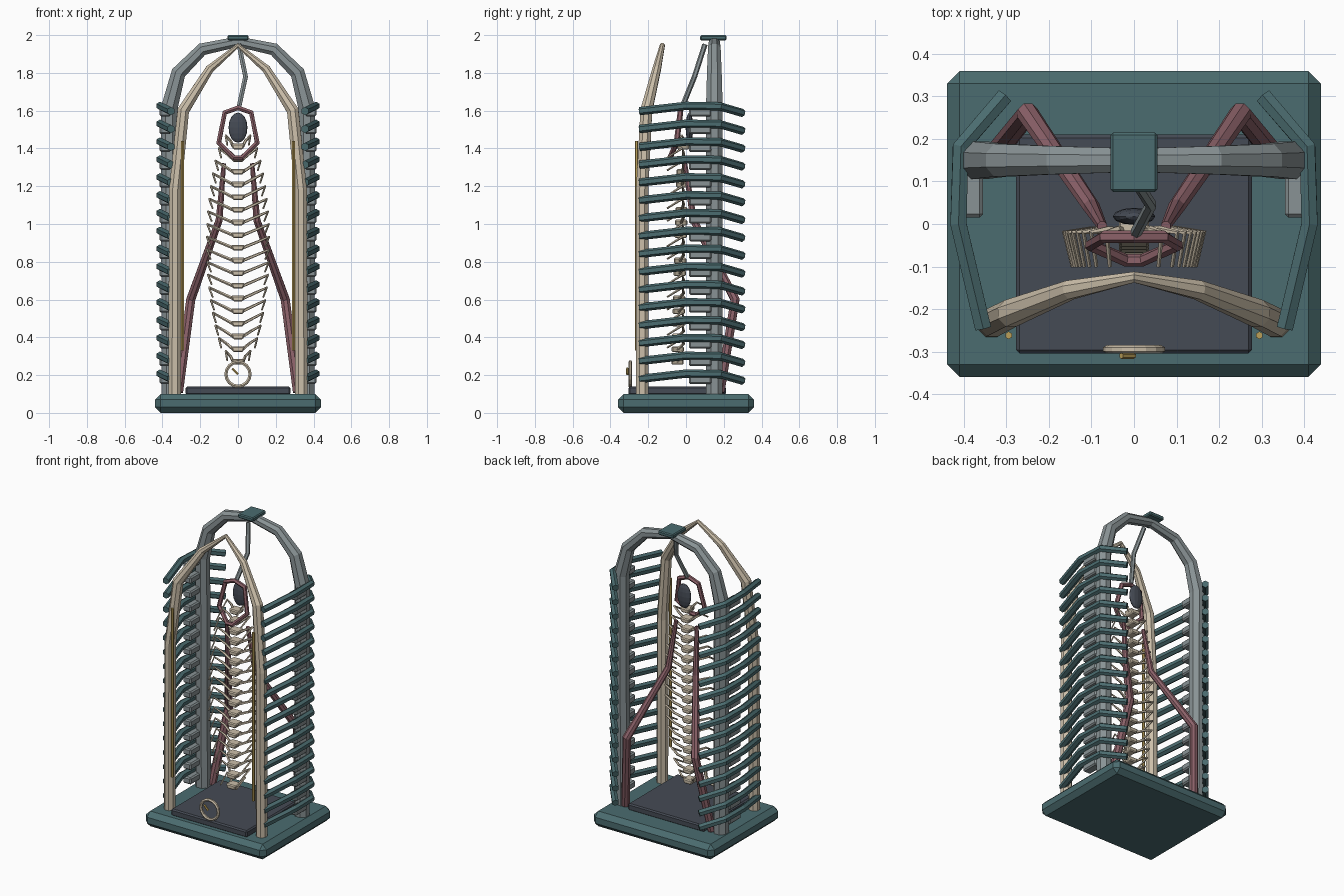
import bpy, bmesh, math
from mathutils import Vector, Matrix

if "Cube" in bpy.data.objects:
    bpy.data.objects.remove(bpy.data.objects["Cube"])

# Materials
def mat(name, c):
    m = bpy.data.materials.new(name)
    m.diffuse_color = (*c, 1)
    m.use_nodes = True
    m.node_tree.nodes["Principled BSDF"].inputs["Base Color"].default_value = m.diffuse_color
    return m

TEAL = mat("teal", (0.07, 0.15, 0.16))
STONE = mat("grey_stone", (0.25, 0.29, 0.30))
BONE = mat("bone", (0.60, 0.52, 0.40))
DARK = mat("dark_slate", (0.06, 0.07, 0.09))
PINK = mat("dusty_pink", (0.26, 0.12, 0.14))
GOLD = mat("gold", (0.50, 0.35, 0.10))


def finish(name, bm, material):
    bmesh.ops.recalc_face_normals(bm, faces=bm.faces[:])
    me = bpy.data.meshes.new(name)
    bm.to_mesh(me)
    bm.free()
    me.materials.append(material)
    ob = bpy.data.objects.new(name, me)
    bpy.context.collection.objects.link(ob)
    return ob


def add_box(bm, c, s, bevel=0.0, taper=1.0):
    """Chamfered box; taper scales the width of the underside."""
    vs = bmesh.ops.create_cube(bm, size=1)["verts"]
    for v in vs:
        k = taper if v.co.z < 0 else 1
        v.co = Vector((c[0] + v.co.x * s[0] * k, c[1] + v.co.y * s[1], c[2] + v.co.z * s[2]))
    if bevel:
        es = list({e for v in vs for e in v.link_edges})
        bmesh.ops.bevel(bm, geom=es, offset=bevel, segments=1, affect='EDGES', profile=0.5)


def box(name, c, s, material, bevel=0.0):
    bm = bmesh.new()
    add_box(bm, c, s, bevel)
    return finish(name, bm, material)


def add_tube(bm, pts, radii, sides=8, ref=(0, 1, 0), closed=False):
    """Faceted tube along a path with one radius per point."""
    pts = [Vector(p) for p in pts]
    n = len(pts)
    if not isinstance(radii, (list, tuple)):
        radii = [radii] * n
    rings = []
    for i, p in enumerate(pts):
        a = pts[(i - 1) % n] if closed or i else p
        b = pts[(i + 1) % n] if closed or i < n - 1 else p
        d1, d2 = (p - a), (b - p)
        t = (d1.normalized() + d2.normalized()).normalized()
        u = t.cross(Vector(ref)).normalized()
        w = u.cross(t)
        ang = [2 * math.pi * (k + 0.5) / sides for k in range(sides)]
        rings.append([bm.verts.new(p + radii[i] * (math.cos(q) * u + math.sin(q) * w)) for q in ang])
    for i in range(n if closed else n - 1):
        r, s = rings[i], rings[(i + 1) % n]
        for k in range(sides):
            j = (k + 1) % sides
            bm.faces.new((r[k], r[j], s[j], s[k]))
    if not closed:
        bm.faces.new(rings[0])
        bm.faces.new(rings[-1])


def tube(name, pts, radii, material, **kw):
    bm = bmesh.new()
    add_tube(bm, pts, radii, **kw)
    return finish(name, bm, material)


def flip(pts, s):
    return [(x * s, y, z) for x, y, z in pts]


def mirrored(pts):
    """Half path ending on the centre line -> full symmetric path."""
    return pts + flip(pts[-2::-1], -1)


# Base, floor slab and keystone
box("base_plinth", (0, 0, 0.05), (0.88, 0.72, 0.10), TEAL, 0.03)
box("floor_slab", (0, -0.047, 0.117), (0.555, 0.515, 0.045), DARK, 0.008)
box("keystone_cap", (0, 0.145, 1.986), (0.11, 0.14, 0.027), TEAL, 0.006)

# Back arch and front arch
r = [0.048, 0.048, 0.042, 0.036, 0.03]
tube("back_arch", mirrored([(0.36, 0.15, 0.09), (0.365, 0.15, 1.61), (0.315, 0.15, 1.80),
     (0.19, 0.15, 1.925), (0, 0.15, 1.965)]), r + r[-2::-1], STONE)
r = [0.036, 0.035, 0.034, 0.024, 0.014]
tube("front_arch", mirrored([(0.335, -0.232, 0.09), (0.333, -0.232, 1.18), (0.29, -0.21, 1.60),
     (0.15, -0.155, 1.82), (0, -0.125, 1.945)]), r + r[-2::-1], BONE)

# Side louvres with their brackets
for side, label in ((-1, "left"), (1, "right")):
    slats, brackets = bmesh.new(), bmesh.new()
    for i in range(16):
        z = 0.18 + 0.0945 * i
        add_tube(slats, flip([(0.355, -0.245, z), (0.413, 0.0, z + 0.028),
                 (0.408, 0.18, z + 0.025), (0.305, 0.30, z - 0.01)], side),
                 0.022, sides=6, ref=(0, 0, 1))
        add_box(brackets, (0.385 * side, 0.075, z - 0.005), (0.06, 0.12, 0.045), 0.008)
    finish(label + "_louvre_slats", slats, TEAL)
    finish(label + "_louvre_brackets", brackets, STONE)

# Spine blocks and ribs
spine, ribs = bmesh.new(), bmesh.new()
N = 18
for i in range(N):
    t = i / (N - 1)
    z = 0.27 + 1.14 * t
    y = -0.045 + 0.03 * t
    add_box(spine, (0, y, z), (0.075, 0.065, 0.03), 0.006, 0.7)
    w = 0.065 + 0.10 * max(0, math.sin(math.pi * t)) ** 0.6
    for s in (-1, 1):
        add_tube(ribs, flip([(0.025, y, z), (0.6 * w, -0.012, z + 0.03), (w, -0.02, z + 0.058),
                 (0.88 * w, -0.10, z + 0.008)], s), [0.009, 0.008, 0.007, 0.005],
                 sides=5, ref=(0, 0, 1))
finish("spine_blocks", spine, BONE)
finish("rib_rods", ribs, BONE)

# Dark egg at the top of the spine
bm = bmesh.new()
bmesh.ops.create_uvsphere(bm, u_segments=12, v_segments=8, radius=1,
    matrix=Matrix.Translation((0, 0.018, 1.51)) @ Matrix.Diagonal((0.05, 0.02, 0.08, 1)))
finish("dark_egg", bm, DARK)

# Pink collar around the egg, and pink braces sweeping down to the back
half = [(0, -0.03, 1.615), (0.07, -0.03, 1.59), (0.102, -0.05, 1.43), (0.02, -0.085, 1.35)]
tube("pink_collar", half + flip(half[:0:-1], -1), 0.015, PINK, sides=6, closed=True)
for side, label in ((-1, "left"), (1, "right")):
    tube(label + "_brace", flip([(0.075, -0.005, 1.32), (0.10, 0.04, 1.02),
         (0.25, 0.26, 0.60), (0.315, 0.18, 0.11)], side), [0.012, 0.02, 0.026, 0.026], PINK)
    # Thin gold rod beside each front post
    tube(label + "_gold_rod", [(0.295 * side, -0.262, 0.33), (0.295 * side, -0.262, 1.44)],
         0.009, GOLD, sides=6)

# Bent hanger from the crown to the collar
tube("bent_hanger", [(0.005, 0.10, 1.95), (0.04, 0.045, 1.78), (0.005, -0.02, 1.62)],
     0.014, STONE, sides=6)

# Upright ring at the front with a small gold latch
ring = [(0.064 * math.cos(a), -0.295, 0.205 + 0.064 * math.sin(a))
        for a in (2 * math.pi * k / 16 for k in range(16))]
tube("front_ring", ring, 0.01, BONE, sides=6, closed=True)
tube("ring_latch", [(-0.03, -0.31, 0.235), (0.0, -0.31, 0.205)], 0.007, GOLD, sides=6)
